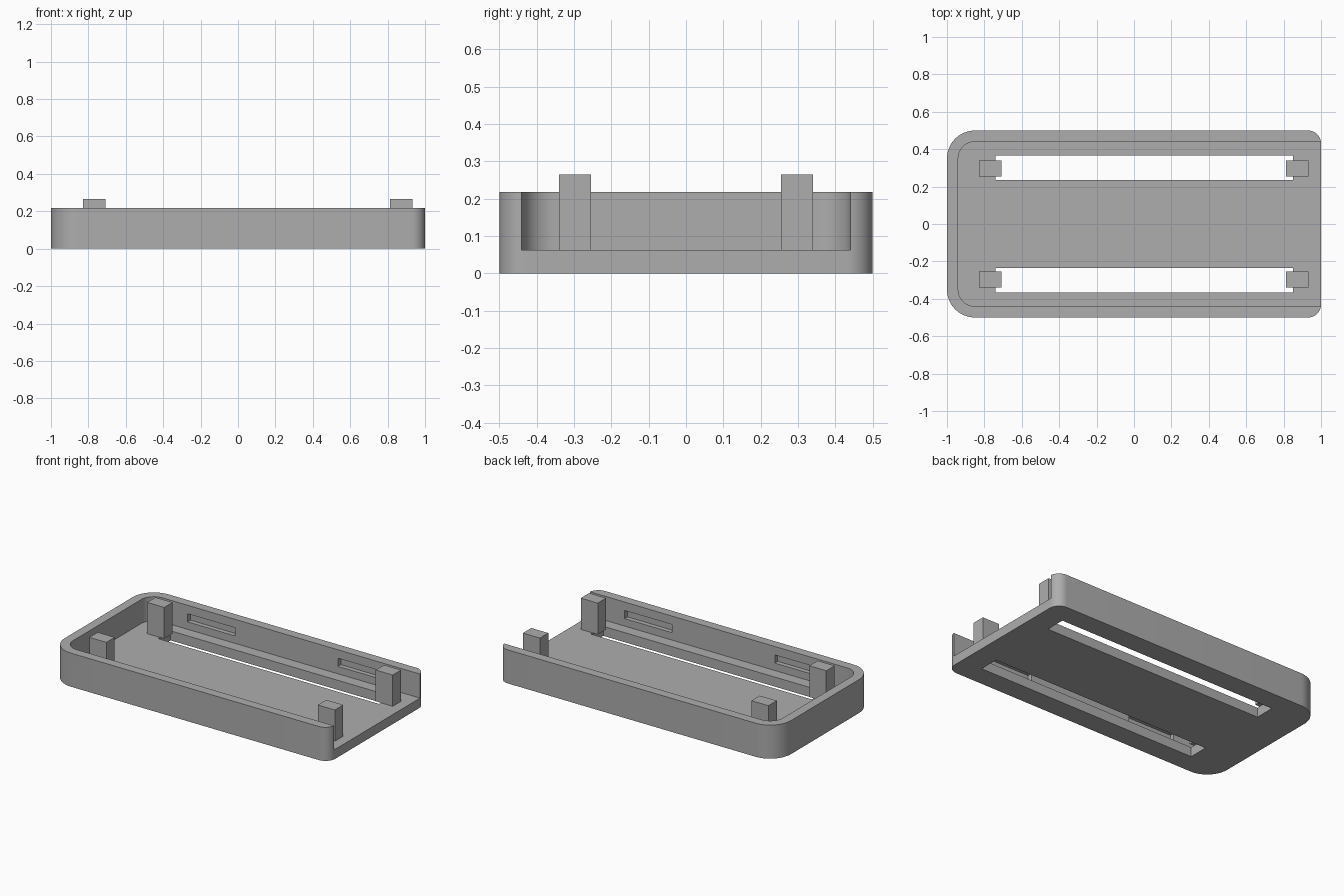
import bpy, bmesh, math

if "Cube" in bpy.data.objects:
    bpy.data.objects.remove(bpy.data.objects["Cube"])

grey = bpy.data.materials.new("light grey")
grey.diffuse_color = (0.42, 0.42, 0.42, 1)
grey.use_nodes = True
grey.node_tree.nodes["Principled BSDF"].inputs["Base Color"].default_value = grey.diffuse_color


def prism(name, outline, z0, z1):
    """Extrude a flat outline from z0 up to z1."""
    bm = bmesh.new()
    base = bm.faces.new([bm.verts.new((x, y, z0)) for x, y in outline])
    top = bmesh.ops.extrude_face_region(bm, geom=[base])["geom"]
    bmesh.ops.translate(bm, vec=(0, 0, z1 - z0),
                        verts=[v for v in top if isinstance(v, bmesh.types.BMVert)])
    bmesh.ops.recalc_face_normals(bm, faces=bm.faces)
    mesh = bpy.data.meshes.new(name)
    bm.to_mesh(mesh)
    bm.free()
    mesh.materials.append(grey)
    ob = bpy.data.objects.new(name, mesh)
    bpy.context.collection.objects.link(ob)
    return ob


def rounded(x0, x1, y, r_left, r_right, n=14):
    """Rectangle outline with separate corner radii at the left and right."""
    pts = []
    for cx, cy, r, start in ((x1 - r_right, y - r_right, r_right, 0),
                             (x0 + r_left, y - r_left, r_left, 90),
                             (x0 + r_left, -y + r_left, r_left, 180),
                             (x1 - r_right, -y + r_right, r_right, 270)):
        steps = n if r else 0
        for i in range(steps + 1):
            a = math.radians(start + 90 * i / max(steps, 1))
            pts.append((cx + r * math.cos(a), cy + r * math.sin(a)))
    return pts


def rect(x0, x1, y0, y1):
    return [(x0, y0), (x1, y0), (x1, y1), (x0, y1)]


# Tray body, hollowed and open at the right end
tray = prism("tray", rounded(-1, 1, 0.5, 0.15, 0.07), 0, 0.218)
cutters = [prism("cavity_cutter", rounded(-0.94, 1.2, 0.44, 0.09, 0), 0.062, 0.4)]

for s in (-1, 1):
    # Long slots through the floor
    cutters.append(prism("floor_slot_cutter", rect(-0.74, 0.85, *sorted((s * 0.235, s * 0.365))), -0.1, 0.1))
    # Shallow recesses in the inner side walls
    for x in (-0.67, 0.41):
        cutters.append(prism("wall_recess_cutter", rect(x, x + 0.34, *sorted((s * 0.40, s * 0.47))), 0.11, 0.163))

for c in cutters:
    c.hide_render = True
    mod = tray.modifiers.new("cut", "BOOLEAN")
    mod.operation = "DIFFERENCE"
    mod.solver = "EXACT"
    mod.object = c
bpy.context.view_layer.objects.active = tray
tray.select_set(True)
for mod in list(tray.modifiers):
    bpy.ops.object.modifier_apply(modifier=mod.name)
for c in cutters:
    bpy.data.objects.remove(c)
bpy.ops.object.shade_smooth_by_angle(angle=math.radians(30))

# Four corner support posts
for side, x in (("left", -0.83), ("right", 0.812)):
    for end, s in (("front", -1), ("back", 1)):
        prism(f"{end}_{side}_post", rect(x, x + 0.122, *sorted((s * 0.254, s * 0.34))), 0.062, 0.265)
